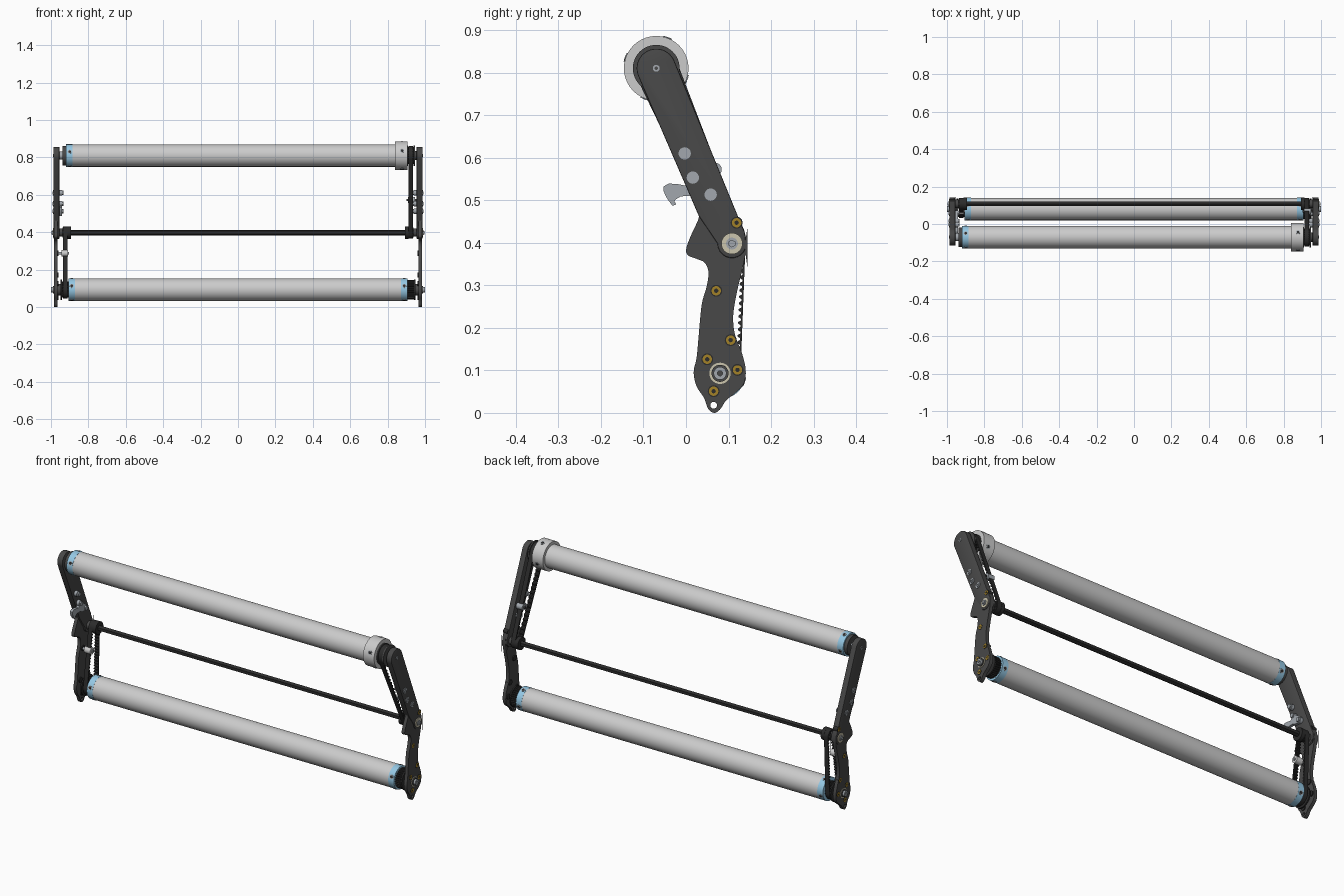
import bpy, bmesh
from math import sin, cos, pi, radians, atan2, acos, hypot
from mathutils import Matrix, Vector

if "Cube" in bpy.data.objects:
    bpy.data.objects.remove(bpy.data.objects["Cube"])


def material(name, *rgb):
    m = bpy.data.materials.new(name)
    m.diffuse_color = (*rgb, 1)
    m.use_nodes = True
    m.node_tree.nodes["Principled BSDF"].inputs["Base Color"].default_value = m.diffuse_color
    return m


DARK = material("dark", .065, .065, .065)
BLACK = material("black", .025, .025, .025)
BLUE = material("light_blue", .3, .58, .78)
AMBER = material("amber", .36, .22, .02)
BEIGE = material("beige", .6, .56, .42)
STEEL = material("steel", .36, .39, .42)


def finish(ob, mat):
    bm = bmesh.new()
    bm.from_mesh(ob.data)
    bmesh.ops.remove_doubles(bm, verts=bm.verts, dist=1e-5)
    bmesh.ops.recalc_face_normals(bm, faces=bm.faces)
    bm.to_mesh(ob.data)
    bm.free()
    ob.data.materials.clear()
    if mat:
        ob.data.materials.append(mat)
    bpy.ops.object.select_all(action='DESELECT')
    ob.select_set(True)
    bpy.context.view_layer.objects.active = ob
    bpy.ops.object.shade_smooth_by_angle(angle=radians(30))
    return ob


def slab(name, loops, x0, x1, mat=None, bevel=0):
    """Outline in (y, z), with optional hole loops, extruded along x."""
    cu = bpy.data.curves.new(name, 'CURVE')
    cu.dimensions, cu.fill_mode = '2D', 'BOTH'
    cu.extrude = abs(x1 - x0) / 2 - bevel
    cu.bevel_depth, cu.bevel_resolution, cu.offset = bevel, 1, -bevel
    for pts in loops:
        sp = cu.splines.new('POLY')
        sp.points.add(len(pts) - 1)
        for p, (y, z) in zip(sp.points, pts):
            p.co = (y, z, 0, 1)
        sp.use_cyclic_u = True
    tmp = bpy.data.objects.new(name + "_curve", cu)
    bpy.context.collection.objects.link(tmp)
    dg = bpy.context.evaluated_depsgraph_get()
    me = bpy.data.meshes.new_from_object(tmp.evaluated_get(dg))
    bpy.data.objects.remove(tmp)
    me.transform(Matrix(((0, 0, 1, (x0 + x1) / 2), (1, 0, 0, 0), (0, 1, 0, 0), (0, 0, 0, 1))))
    ob = bpy.data.objects.new(name, me)
    bpy.context.collection.objects.link(ob)
    return finish(ob, mat)


def rod(name, p0, p1, r, mat=None, n=32):
    p0, p1 = Vector(p0), Vector(p1)
    d = p1 - p0
    bm = bmesh.new()
    bmesh.ops.create_cone(bm, cap_ends=True, segments=n, radius1=r, radius2=r, depth=d.length,
                          matrix=Matrix.Translation((p0 + p1) / 2) @ d.to_track_quat('Z', 'Y').to_matrix().to_4x4())
    me = bpy.data.meshes.new(name)
    bm.to_mesh(me)
    bm.free()
    ob = bpy.data.objects.new(name, me)
    bpy.context.collection.objects.link(ob)
    return finish(ob, mat)


def xrod(name, c, r, x0, x1, mat=None, n=32):
    return rod(name, (x0, *c), (x1, *c), r, mat, n)


def circle(c, r, n=32, a0=0, a1=2 * pi, closed=True):
    k = n if closed else n - 1
    return [(c[0] + r * cos(a0 + (a1 - a0) * i / k), c[1] + r * sin(a0 + (a1 - a0) * i / k)) for i in range(n)]


def ring(name, c, r, hole, x0, x1, mat=None):
    return slab(name, [circle(c, r, 40), circle(c, hole, 32)], x0, x1, mat)


def gear(c, r, depth, teeth):
    return [(c[0] + (r - depth * (i % 4 > 1)) * cos(pi * i / teeth / 2),
             c[1] + (r - depth * (i % 4 > 1)) * sin(pi * i / teeth / 2)) for i in range(teeth * 4)]


def smooth(pts, k=4):
    """Catmull-Rom through the points of an open chain."""
    v = [Vector(p) for p in pts]
    v = [v[0] * 2 - v[1]] + v + [v[-1] * 2 - v[-2]]
    out = []
    for a, b, c, d in zip(v, v[1:], v[2:], v[3:]):
        for i in range(k):
            t = i / k
            out.append(tuple(.5 * (2 * b + (c - a) * t + (2 * a - 5 * b + 4 * c - d) * t * t
                                   + (3 * b - a - 3 * c + d) * t ** 3)))
    return out + [tuple(v[-2])]


def belt(name, c1, r1, c2, r2, x0, x1):
    """Toothed belt around two pulleys."""
    d = hypot(c2[0] - c1[0], c2[1] - c1[1])
    a, b = atan2(c2[1] - c1[1], c2[0] - c1[0]), acos((r1 - r2) / d)

    def path(off):
        A = circle(c1, r1 - off, 32, a + b, a + 2 * pi - b, False)
        B = circle(c2, r2 - off, 20, a - b, a + b, False)
        mix = lambda p, q: [(p[0] + (q[0] - p[0]) * i / 80, p[1] + (q[1] - p[1]) * i / 80) for i in range(1, 80)]
        return A + mix(A[-1], B[0]) + B + mix(B[-1], A[0])
    root, tip = path(.004), path(.010)
    inner = [tip[i] if i % 4 > 1 else root[i] for i in range(len(root))]
    slab(name, [path(0), inner], x0, x1, BLACK)


TOP, MID, LOW = (-.07, .81), (.108, .398), (.08, .093)

# Side plates, mirrored left and right
edge = smooth([(.125, .455), (.138, .425), (.142, .39), (.133, .34), (.121, .29), (.111, .23), (.115, .184),
               (.13, .145), (.14, .105), (.137, .072), (.12, .05), (.095, .03), (.08, .008), (.066, .0),
               (.052, .01), (.042, .036), (.025, .062), (.018, .095), (.025, .13), (.03, .184), (.037, .255),
               (.048, .295), (.053, .33), (.044, .353), (.025, .362), (.004, .371), (.001, .388),
               (.013, .42), (.027, .45), (.03, .463), (.024, .478)])
arc = circle(TOP, .046, 24, radians(204), radians(23), False)
upper = arc + [(.125, .455), (.138, .425), (.142, .39)] + circle(MID, .034, 12, 0, -pi, False) + [(.03, .463)]
for s, side in ((1, "right"), (-1, "left")):
    slab(side + "_side_plate", [arc + edge, circle((.065, .018), .008, 20), circle(LOW, .024)],
         s * .965, s * .983, DARK)
    slab(side + "_upper_arm", [upper], s * .955, s * .986, DARK, .003)
    # Fasteners on the outer face
    for i, c in enumerate([(.119, .447), (.071, .287), (.105, .171), (.05, .126), (.121, .101), (.065, .051)]):
        x = s * (.9865 if i == 0 else .9835)
        xrod(f"{side}_insert_rim_{i}", c, .014, s * .96, x, BLACK, 24)
        ring(f"{side}_insert_{i}", c, .011, .005, s * .964, x + s * .001, AMBER)
    for i, c in enumerate([(-.003, .61), (.016, .553), (.058, .513)]):
        xrod(f"{side}_bolt_washer_{i}", c, .0145, s * .94, s * .988, STEEL, 24)
        ring(f"{side}_bolt_head_{i}", c, .009, .004, s * .986, s * .991, STEEL)
        xrod(f"{side}_bolt_nut_{i}", c, .012, s * .932, s * .956, STEEL, 6)
    ring(side + "_top_axle_end", TOP, .008, .004, s * .95, s * .988, STEEL)
    # Cross shaft ends and lower bearings
    ring(side + "_shaft_washer", MID, .025, .013, s * .984, s * .990, BEIGE)
    xrod(side + "_shaft_bolt", MID, .014, s * .93, s * .993, STEEL)
    xrod(side + "_shaft_bolt_head", MID, .009, s * .99, s * .998, STEEL, 6)
    ring(side + "_lower_bearing", LOW, .025, .02, s * .96, s * .985, BEIGE)
    ring(side + "_lower_axle_end", LOW, .02, .006, s * .95, s * .99, DARK)
    ring(side + "_lower_axle_tip", LOW, .015, .006, s * .985, s * 1.0, STEEL)
    # Shaft collars and pulleys
    xrod(side + "_shaft_collar", MID, .033, s * .893, s * .912, BLACK)
    slab(side + "_shaft_pulley", [gear(MID, .027, .003, 18)], s * .91, s * .938, BLACK)
    xrod(side + "_shaft_spacer", MID, .022, s * .935, s * .96, DARK)
    # Lower roller ends
    xrod(side + "_lower_band", LOW, .0605, s * .872, s * .906, BLUE, 64)
    slab(side + "_lower_pulley", [gear(LOW, .052 if s > 0 else .043, .005, 30)], s * .905, s * .945, BLACK)
    xrod(side + "_lower_flange", LOW, .055, s * .941, s * .948, BLACK, 48)
    xrod(side + "_lower_spacer", LOW, .03, s * .944, s * .965, DARK)


def screws(name, c, r, x):
    for k in range(4):
        a = radians(160 + 90 * k)
        at = lambda q: (x, c[0] + q * cos(a), c[1] + q * sin(a))
        rod(f"{name}_rim_{k}", at(r - .01), at(r + .0015), .011, STEEL, 20)
        rod(f"{name}_{k}", at(r - .01), at(r + .002), .007, BLACK, 12)


# Rollers and cross shaft
xrod("lower_roller", LOW, .06, -.873, .873, None, 64)
xrod("upper_roller", TOP, .06, -.886, .845, None, 64)
xrod("hex_cross_shaft", MID, .0145, -.93, .93, BLACK, 6)
xrod("upper_left_band", TOP, .0605, -.92, -.885, BLUE, 64)
xrod("upper_left_cap", TOP, .052, -.938, -.919, DARK, 48)
xrod("upper_left_spacer", TOP, .022, -.958, -.936, STEEL)
ring("upper_end_cap", TOP, .076, .04, .84, .905, None)
slab("upper_pulley", [gear(TOP, .046, .005, 28)], .9, .942, BLACK)
xrod("upper_flange_inner", TOP, .055, .904, .910, DARK, 48)
xrod("upper_flange_outer", TOP, .055, .938, .945, DARK, 48)
xrod("upper_right_spacer", TOP, .025, .94, .96, DARK)
screws("upper_left_screw", TOP, .06, -.9)
screws("upper_cap_screw", TOP, .076, .877)
screws("lower_left_screw", LOW, .06, -.889)
screws("lower_right_screw", LOW, .06, .889)

# Toothed drive belts
belt("upper_drive_belt", TOP, .051, MID, .032, .912, .936)
belt("lower_drive_belt", LOW, .048, MID, .032, -.936, -.912)

# Belt tensioners
xrod("upper_tensioner", (.068, .572), .016, .908, .945, STEEL)
xrod("upper_tensioner_axle", (.068, .572), .006, .9, .96, DARK, 16)
xrod("lower_tensioner", (.068, .287), .018, -.945, -.908, None)
xrod("lower_tensioner_axle", (.068, .287), .007, -.965, -.903, STEEL, 16)

# Latch hook on the left arm
hook = [(-.053, .532), (-.041, .539), (-.02, .538), (.0, .534), (.02, .56), (.07, .525), (.06, .5), (.03, .502),
        (.012, .51), (-.012, .509), (-.024, .502), (-.027, .497), (-.023, .49), (-.032, .487), (-.046, .506),
        (-.053, .522)]
slab("latch_hook", [hook], -.955, -.940, STEEL)
